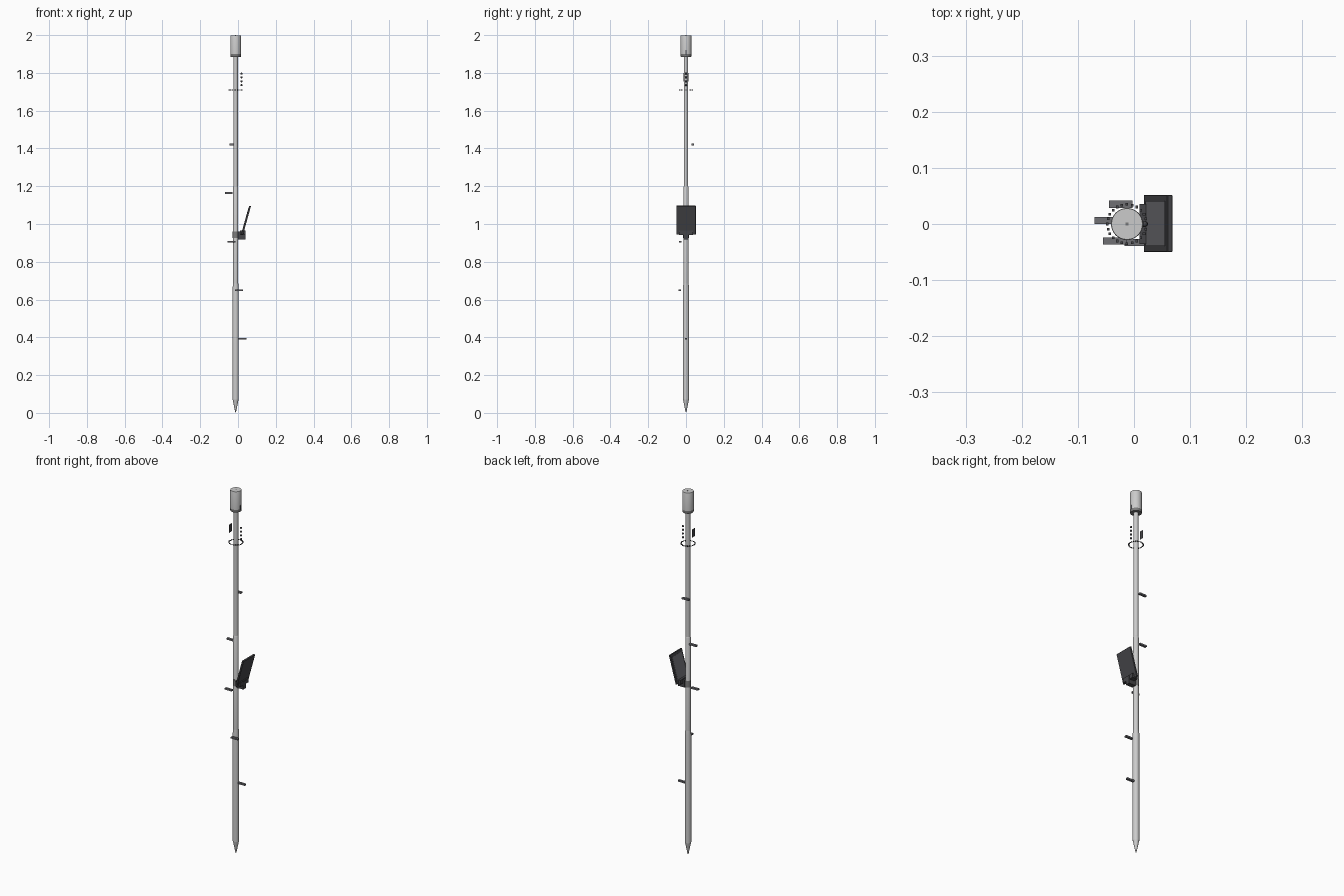
import bpy, bmesh, math
from mathutils import Matrix

if "Cube" in bpy.data.objects:
    bpy.data.objects.remove(bpy.data.objects["Cube"])

AX = -0.0125  # x of the pole axis


def material(name, v, b=0.0):
    m = bpy.data.materials.new(name)
    m.diffuse_color = (v, v, v + b, 1)
    m.use_nodes = True
    m.node_tree.nodes["Principled BSDF"].inputs["Base Color"].default_value = m.diffuse_color
    return m


dark = material("dark_plastic", 0.06, 0.006)
mid = material("mid_grey", 0.16, 0.015)
rubber = material("grey_rubber", 0.2)


def finish(name, bm, mat=None, smooth=False):
    bmesh.ops.recalc_face_normals(bm, faces=bm.faces)
    me = bpy.data.meshes.new(name)
    bm.to_mesh(me)
    bm.free()
    ob = bpy.data.objects.new(name, me)
    bpy.context.collection.objects.link(ob)
    if mat:
        me.materials.append(mat)
    if smooth:
        bpy.ops.object.select_all(action='DESELECT')
        ob.select_set(True)
        bpy.context.view_layer.objects.active = ob
        bpy.ops.object.shade_smooth_by_angle(angle=math.radians(30))
    return ob


def lathe(name, profile, mat=None, n=32):
    """Spin (radius, z) points round the pole axis."""
    bm = bmesh.new()
    vs = [bm.verts.new((r, 0, z)) for r, z in profile]
    es = [bm.edges.new(p) for p in zip(vs, vs[1:])]
    bmesh.ops.spin(bm, geom=vs + es, cent=(0, 0, 0), axis=(0, 0, 1),
                   angle=math.tau, steps=n, use_duplicate=False)
    bmesh.ops.remove_doubles(bm, verts=bm.verts, dist=1e-5)
    bmesh.ops.translate(bm, verts=bm.verts, vec=(AX, 0, 0))
    return finish(name, bm, mat, True)


def box(name, centre, size, mat=None, tilt=0.0, bevel=0.0):
    bm = bmesh.new()
    bmesh.ops.create_cube(bm, size=1, matrix=Matrix.Diagonal((*size, 1)))
    if bevel:
        bmesh.ops.bevel(bm, geom=bm.edges[:], offset=bevel, segments=1, affect='EDGES')
    ob = finish(name, bm, mat)
    ob.location = centre
    ob.rotation_euler = (0, tilt, 0)
    return ob


# telescopic pole with a pointed tip
lathe("pole_tip", [(0, 0), (0.003, 0.008), (0.0155, 0.07), (0, 0.07)])
lathe("lower_pole", [(0, 0.07), (0.0162, 0.07), (0.0162, 0.66), (0.0138, 0.685), (0, 0.685)])
lathe("middle_pole", [(0, 0.68), (0.0138, 0.68), (0.0138, 1.195), (0.0118, 1.2), (0, 1.2)])
lathe("upper_pole", [(0, 1.195), (0.0118, 1.195), (0.0118, 1.89), (0, 1.89)])

# receiver head
lathe("head_base", [(0, 1.885), (0.0275, 1.885), (0.0285, 1.888), (0.0285, 1.9), (0, 1.9)], rubber)
lathe("head_body", [(0, 1.9), (0.0285, 1.9), (0.0285, 1.996), (0.0275, 1.999), (0, 1.999)])
box("head_top_mark", (AX, 0, 1.9985), (0.006, 0.006, 0.003), rubber)
box("head_side_port", (AX + 0.0285, 0, 1.908), (0.002, 0.007, 0.024), dark)

# ring of small beads round the pole
bm = bmesh.new()
for i in range(24):
    a = math.tau * i / 24
    bmesh.ops.create_cube(bm, size=0.0045, matrix=Matrix.Translation(
        (AX + 0.035 * math.cos(a), 0.035 * math.sin(a), 1.71)))
finish("bead_ring", bm, dark)

# indicator lights and display plate near the top
for i in range(4):
    bm = bmesh.new()
    bmesh.ops.create_uvsphere(bm, u_segments=12, v_segments=8, radius=0.0055)
    finish(f"indicator_{i + 1}", bm, dark, True).location = (0.0185, 0, 1.735 + 0.0205 * i)
bm = bmesh.new()
bmesh.ops.create_grid(bm, x_segments=1, y_segments=1, size=0.5, matrix=(
    Matrix.Translation((AX - 0.0345, 0, 1.778)) @ Matrix.Rotation(-math.pi / 2, 4, 'Y')
    @ Matrix.Diagonal((0.045, 0.026, 1, 1))))
finish("display_plate", bm, dark)

# height marker tabs spiralling up the pole
for i in range(5):
    a = -1.1 * i
    box(f"height_tab_{i + 1}", (AX + 0.037 * math.cos(a), 0.037 * math.sin(a), 0.393 + 0.257 * i),
        (0.042, 0.0125, 0.0085), mid)

# tablet controller on its clamp
tilt = math.radians(15.5)
box("tablet", (0.043, 0.001, 1.02), (0.0095, 0.102, 0.157), dark, tilt, 0.001)
box("tablet_screen", (0.043 - 0.005 * math.cos(tilt), 0.001, 1.02 + 0.005 * math.sin(tilt)),
    (0.0015, 0.08, 0.128), mid, tilt)
box("clamp_bar", (0.024, 0, 0.953), (0.029, 0.072, 0.024), dark)
box("clamp_block", (0.02, 0, 0.94), (0.041, 0.025, 0.042), dark)
lathe("clamp_collar", [(0.0138, 0.925), (0.0155, 0.925), (0.0155, 0.96), (0.0138, 0.96)], rubber)
